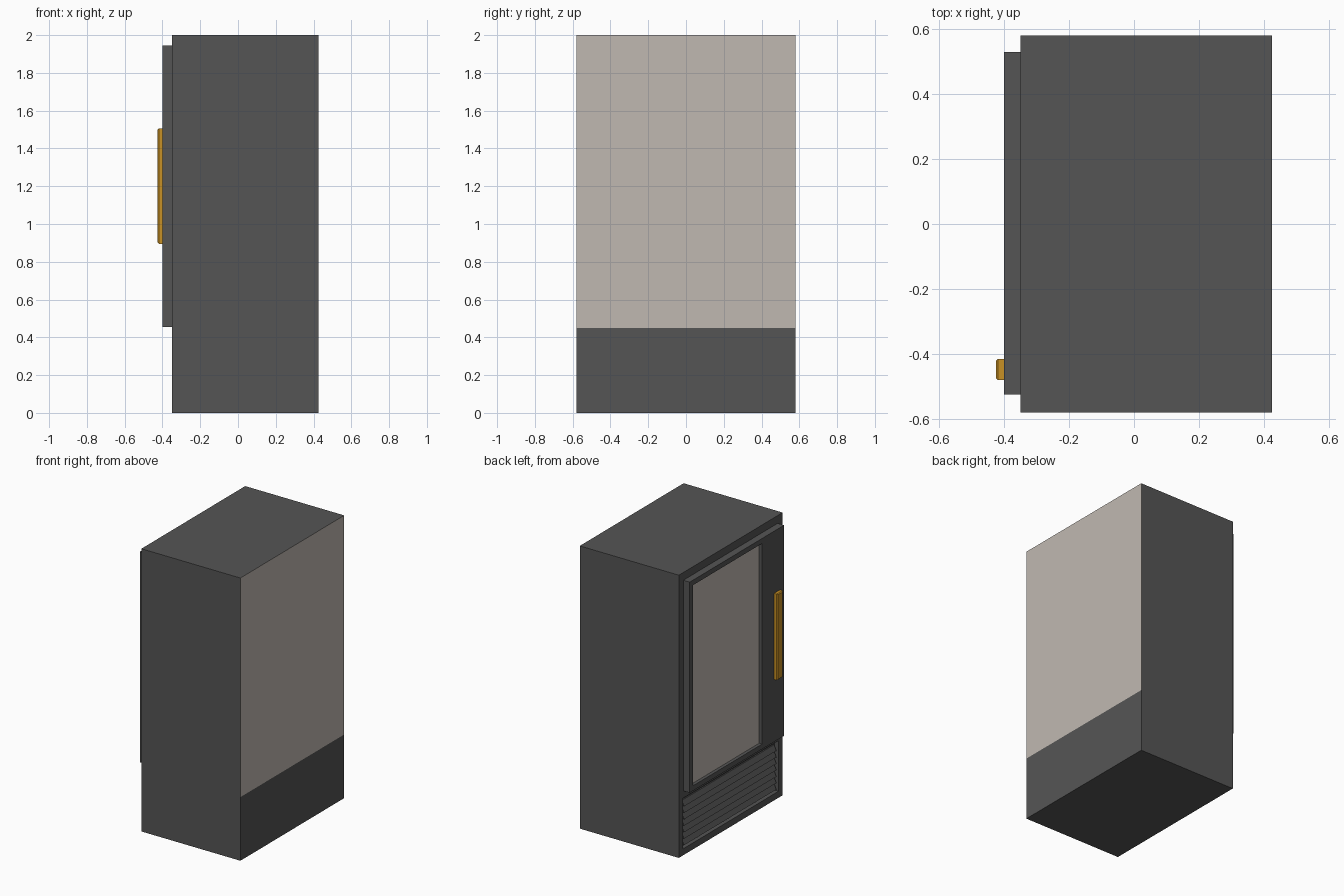
import bpy, bmesh, math
from mathutils import Vector

cube = bpy.data.objects.get("Cube")
if cube:
    bpy.data.objects.remove(cube, do_unlink=True)


def material(name, rgb):
    m = bpy.data.materials.new(name)
    m.use_nodes = True
    m.diffuse_color = (*rgb, 1)
    node = m.node_tree.nodes["Principled BSDF"]
    node.inputs["Base Color"].default_value = (*rgb, 1)
    node.inputs["Roughness"].default_value = 0.7
    return m


CHARCOAL = material("charcoal", (0.091, 0.091, 0.091))
BEIGE = material("warm_beige", (0.53, 0.485, 0.44))
BRASS = material("brass", (0.58, 0.283, 0.018))


def box(lo, hi):
    """New bmesh box spanning two corners."""
    bm = bmesh.new()
    bmesh.ops.create_cube(bm, size=1)
    lo, hi = Vector(lo), Vector(hi)
    for v in bm.verts:
        v.co = (lo + hi) / 2 + v.co * (hi - lo)
    return bm


def split(bm, co, normal):
    bmesh.ops.bisect_plane(bm, geom=bm.verts[:] + bm.edges[:] + bm.faces[:],
                           plane_co=co, plane_no=normal)


def finish(name, bm, mats):
    bm.normal_update()
    mesh = bpy.data.meshes.new(name)
    bm.to_mesh(mesh)
    bm.free()
    for m in mats:
        mesh.materials.append(m)
    obj = bpy.data.objects.new(name, mesh)
    bpy.context.collection.objects.link(obj)
    return obj


def front_faces(bm):
    bm.normal_update()
    return [f for f in bm.faces if f.normal.x < -0.9]


# Cabinet: vent recess low on the door side, beige upper panel on the opposite side
bm = box((-0.35, -0.58, 0), (0.425, 0.58, 2))
split(bm, (0, 0, 0.45), (0, 0, 1))
vent = [f for f in front_faces(bm) if f.calc_center_median().z < 0.45]
bmesh.ops.inset_region(bm, faces=vent, thickness=0.065, depth=0)
bmesh.ops.inset_region(bm, faces=vent, thickness=0, depth=-0.03)
bm.normal_update()
for f in bm.faces:
    f.material_index = int(f.normal.x > 0.9 and f.calc_center_median().z > 0.45)
finish("cabinet", bm, [CHARCOAL, BEIGE])

# Door: recessed beige window, wide stile on the handle side
bm = box((-0.40, -0.525, 0.455), (-0.35, 0.53, 1.945))
split(bm, (0, -0.315, 0), (0, 1, 0))
window = [f for f in front_faces(bm) if f.calc_center_median().y > -0.3]
bmesh.ops.inset_region(bm, faces=window, thickness=0.05, depth=0)
bmesh.ops.inset_region(bm, faces=window, thickness=0, depth=-0.023)
for f in window:
    f.material_index = 1
finish("door", bm, [CHARCOAL, BEIGE])

# Handle: softened upright bar
bm = box((-0.425, -0.48, 0.895), (-0.40, -0.415, 1.505))
edges = [e for e in bm.edges if all(v.co.x < -0.42 for v in e.verts)]
bmesh.ops.bevel(bm, geom=edges, offset=0.006, segments=1, affect='EDGES')
finish("handle", bm, [BRASS])

# Vent louvres: wedges sloping up and back inside the recess
count, z0, z1 = 7, 0.065, 0.385
step = (z1 - z0) / count
for i in range(count):
    z = z0 + i * step
    bm = box((-0.347, -0.515, z), (-0.318, 0.515, z + step - 0.008))
    for v in bm.verts:
        if v.co.x < -0.34 and v.co.z > z + 0.01:
            v.co.x += 0.018
    finish(f"vent_louvre_{i + 1}", bm, [CHARCOAL])
